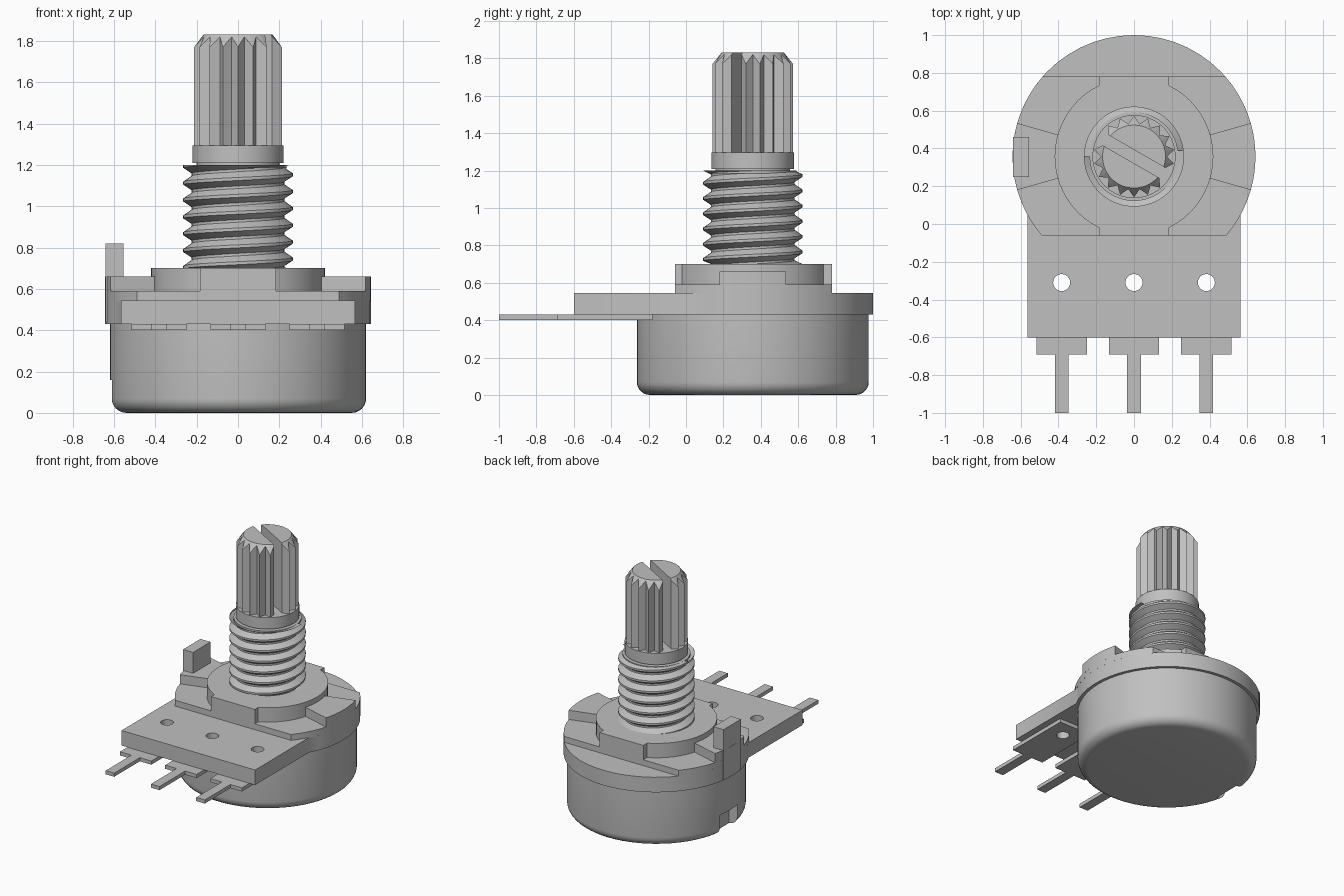
import bpy, bmesh
from math import sin, cos, pi, radians

CY = 0.357          # y of the shaft axis

cube = bpy.data.objects.get("Cube")
if cube:
    bpy.data.objects.remove(cube, do_unlink=True)

metal = bpy.data.materials.new("grey_metal")
metal.use_nodes = True
GREY = (0.53, 0.53, 0.53, 1)
metal.diffuse_color = GREY
metal.node_tree.nodes["Principled BSDF"].inputs["Base Color"].default_value = GREY


def finish(name, bm, smooth=False):
    bmesh.ops.recalc_face_normals(bm, faces=bm.faces[:])
    mesh = bpy.data.meshes.new(name)
    bm.to_mesh(mesh)
    bm.free()
    mesh.materials.append(metal)
    ob = bpy.data.objects.new(name, mesh)
    bpy.context.collection.objects.link(ob)
    if smooth:
        smooth_edges(ob)
    return ob


def smooth_edges(ob):
    bpy.ops.object.select_all(action='DESELECT')
    ob.select_set(True)
    bpy.context.view_layer.objects.active = ob
    bpy.ops.object.shade_smooth_by_angle(angle=radians(30))


def arc(r, a, b, n=16):
    """Points on a circle around the shaft axis, angles in degrees."""
    angles = [radians(a + (b - a) * i / n) for i in range(n + 1)]
    return [(r * cos(t), CY + r * sin(t)) for t in angles]


def prism(name, outline, z0, z1, smooth=False):
    bm = bmesh.new()
    face = bm.faces.new([bm.verts.new((x, y, z0)) for x, y in outline])
    top = bmesh.ops.extrude_face_region(bm, geom=[face])["geom"]
    bmesh.ops.translate(bm, vec=(0, 0, z1 - z0),
                        verts=[v for v in top if isinstance(v, bmesh.types.BMVert)])
    return finish(name, bm, smooth)


def box(name, x0, x1, y0, y1, z0, z1):
    return prism(name, [(x0, y0), (x1, y0), (x1, y1), (x0, y1)], z0, z1)


def skin(name, rings, smooth=False):
    """Join closed rings of points and cap both ends."""
    bm = bmesh.new()
    rows = [[bm.verts.new(p) for p in ring] for ring in rings]
    n = len(rows[0])
    for low, high in zip(rows, rows[1:]):
        for i in range(n):
            j = (i + 1) % n
            bm.faces.new((low[i], low[j], high[j], high[i]))
    bm.faces.new(rows[0])
    bm.faces.new(rows[-1])
    return finish(name, bm, smooth)


def lathe(name, profile, n=64):
    return skin(name, [[(x, y, z) for x, y in arc(r, 0, 360, n)[:-1]]
                       for r, z in profile], True)


def cut(ob, cutters, smooth=False):
    for c in cutters:
        c.hide_render = True
        mod = ob.modifiers.new("cut", 'BOOLEAN')
        mod.operation = 'DIFFERENCE'
        mod.solver = 'EXACT'
        mod.object = c
    deps = bpy.context.evaluated_depsgraph_get()
    mesh = bpy.data.meshes.new_from_object(ob.evaluated_get(deps))
    ob.modifiers.clear()
    ob.data = mesh
    for c in cutters:
        bpy.data.objects.remove(c, do_unlink=True)
    if smooth:
        smooth_edges(ob)


def hole(x):
    ring = [(x + 0.045 * cos(i * pi / 12), -0.31 + 0.045 * sin(i * pi / 12))
            for i in range(24)]
    return prism("hole_cutter", ring, 0.3, 0.7)


# Round can with a rolled lower edge and a locking notch
R, B = 0.62, 0.07
rolled = [(R - B + B * sin(t), B - B * cos(t)) for t in (i * pi / 12 for i in range(7))]
can = lathe("can", rolled + [(R, 0.43)])
cut(can, [box("notch_cutter", -0.8, -0.54, 0.25, 0.46, -0.1, 0.16)], True)

# Base disc joined to the terminal board
PINS = (-0.383, 0, 0.383)
base = prism("base_board", arc(0.643, -28.5, 208.5, 36) + [(-0.565, -0.6), (0.565, -0.6)],
             0.43, 0.545)
cut(base, [hole(x) for x in PINS], True)

# Three flat terminals
for i, x in enumerate(PINS):
    w, p = 0.133, 0.036
    shape = [(x - w, -0.18), (x - w, -0.69), (x - p, -0.69), (x - p, -1),
             (x + p, -1), (x + p, -0.69), (x + w, -0.69), (x + w, -0.18)]
    terminal = prism("terminal_%d" % (i + 1), shape, 0.402, 0.43)
    cut(terminal, [hole(x)], True)

# Stepped cover: flat-sided plate, hub and side lugs
prism("cover_plate", arc(0.643, -40.4, 41.1) + arc(0.643, 138.9, 220.4), 0.54, 0.59, True)
prism("hub", arc(0.42, -63.9, 63.9, 20) + [(0.185, 0.78), (-0.185, 0.78)]
      + arc(0.42, 116.1, 243.9, 20) + [(-0.185, -0.06), (0.185, -0.06)], 0.58, 0.70, True)
for name, a in (("left_lug", 0), ("right_lug", 180)):
    prism(name, arc(0.643, a - 16, a + 16, 8) + arc(0.40, a + 16, a - 16, 8), 0.58, 0.66, True)

# Upright locating tab
box("locating_tab", -0.64, -0.555, 0.25, 0.46, 0.44, 0.82)

# Threaded bushing: helical rows trimmed flat at both ends
PITCH, Z0, Z1, N = 0.0815, 0.70, 1.20, 48
bm = bmesh.new()
rows = []
for turn in range(-1, 8):
    for step, r in ((0, 0.222), (0.12, 0.222), (0.46, 0.265), (0.64, 0.265)):
        row = []
        for i, (x, y) in enumerate(arc(r, 0, 360, N)):
            z = Z0 + PITCH * (turn + step + i / N)
            row.append(bm.verts.new((x, y, min(max(z, Z0), Z1))))
        rows.append(row)
for low, high in zip(rows, rows[1:]):
    for i in range(N):
        quad = (low[i], low[i + 1], high[i + 1], high[i])
        if max(v.co.z for v in quad) - min(v.co.z for v in quad) > 1e-6:
            bm.faces.new(quad)
bmesh.ops.delete(bm, geom=[v for v in bm.verts if not v.link_faces], context='VERTS')
bmesh.ops.remove_doubles(bm, verts=bm.verts[:], dist=1e-5)
finish("bushing_thread", bm, True)
lathe("bushing_core", [(0.224, 0.69), (0.224, 1.199)])
lathe("bushing_rim", [(0.235, 1.185), (0.235, 1.2)])

# Shaft neck and collar
lathe("shaft_neck", [(0.2, 1.19), (0.2, 1.22)])
lathe("shaft_collar", [(0.22, 1.208), (0.22, 1.295)])

# Splined shaft with a chamfered tip and a full-length slot
TEETH = 18


def star(crest, root, z_crest, z_root):
    ring = []
    for i in range(2 * TEETH):
        r, z = (root, z_root) if i % 2 else (crest, z_crest)
        t = pi * i / TEETH
        ring.append((r * sin(t), CY - r * cos(t), z))
    return ring


shaft = skin("splined_shaft", [star(0.215, 0.175, 1.29, 1.29),
                               star(0.215, 0.175, 1.77, 1.82),
                               star(0.167, 0.167, 1.83, 1.83)])
dx, dy = cos(radians(-30)), sin(radians(-30))
slot = [(u * dx - v * dy, CY + u * dy + v * dx)
        for u, v in ((-0.4, -0.031), (0.4, -0.031), (0.4, 0.031), (-0.4, 0.031))]
cut(shaft, [prism("slot_cutter", slot, 1.2, 2.0)])
